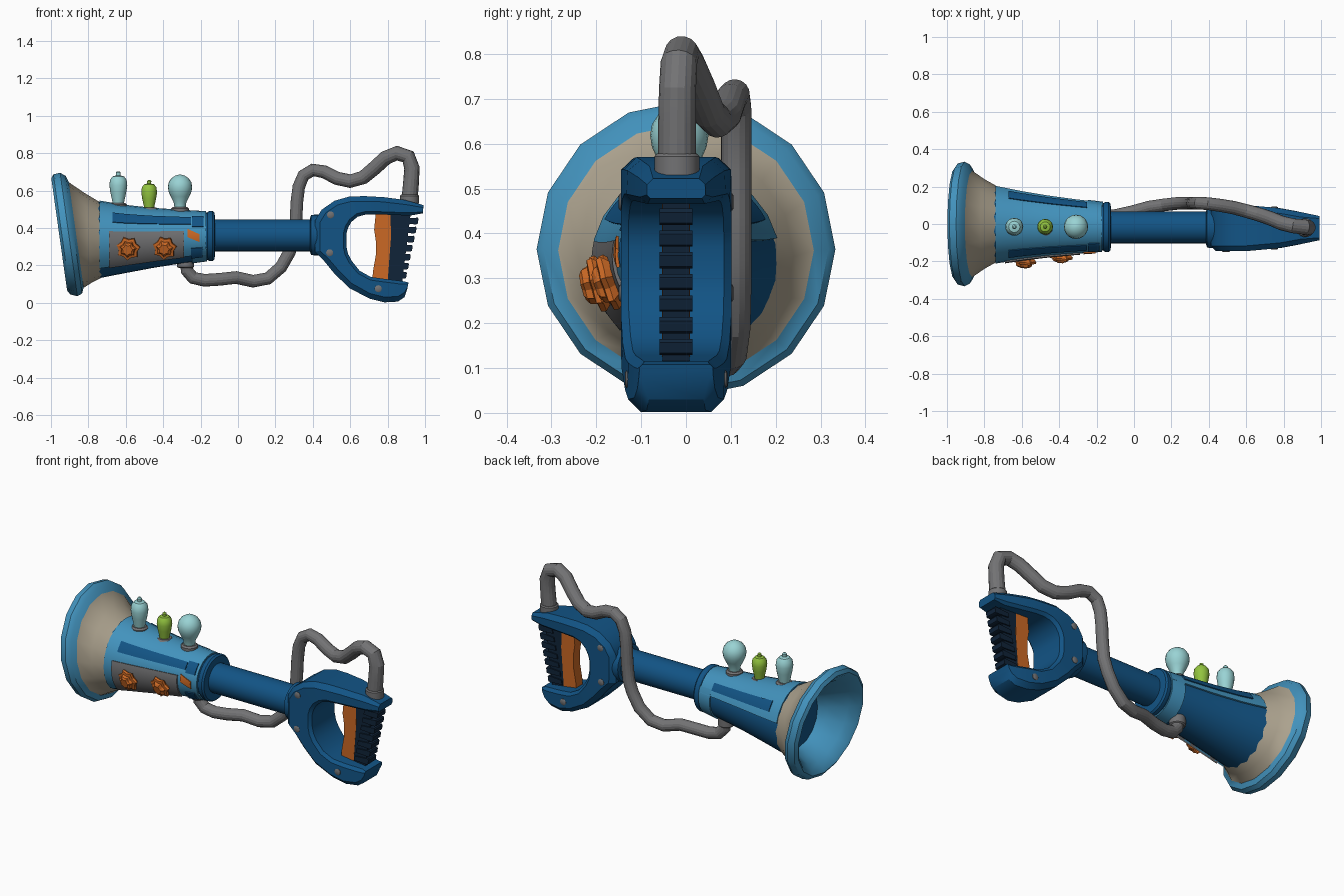
import bpy, bmesh, math
from mathutils import Vector

if "Cube" in bpy.data.objects:
    bpy.data.objects.remove(bpy.data.objects["Cube"])

def material(name, rgb):
    m = bpy.data.materials.new(name)
    m.diffuse_color = (*rgb, 1)
    m.use_nodes = True
    m.node_tree.nodes["Principled BSDF"].inputs["Base Color"].default_value = m.diffuse_color
    return m

DARK = material("dark blue", (0.006, 0.088, 0.235))
LIGHT = material("light blue", (0.055, 0.29, 0.51))
BEIGE = material("beige", (0.41, 0.36, 0.27))
GREY = material("grey", (0.17, 0.17, 0.175))
ORANGE = material("orange", (0.60, 0.14, 0.018))
NAVY = material("navy", (0.005, 0.017, 0.04))
CYAN = material("pale cyan", (0.32, 0.65, 0.66))
GREEN = material("green", (0.29, 0.55, 0.05))

def smooth(ob, angle):
    bpy.ops.object.select_all(action='DESELECT')
    ob.select_set(True)
    bpy.context.view_layer.objects.active = ob
    bpy.ops.object.shade_smooth_by_angle(angle=math.radians(angle))

def loft(name, rings, mats, angle=35, spans=None):
    """Skin a list of equal-sized point rings, with capped ends."""
    bm = bmesh.new()
    vs = [[bm.verts.new(p) for p in r] for r in rings]
    n = len(vs[0])
    for i in range(len(vs) - 1):
        for j in range(n):
            k = (j + 1) % n
            f = bm.faces.new((vs[i][j], vs[i][k], vs[i + 1][k], vs[i + 1][j]))
            f.material_index = spans[i] if spans else 0
    bm.faces.new(vs[0][::-1]).material_index = spans[0] if spans else 0
    bm.faces.new(vs[-1]).material_index = spans[-1] if spans else 0
    bmesh.ops.recalc_face_normals(bm, faces=bm.faces)
    me = bpy.data.meshes.new(name)
    bm.to_mesh(me)
    bm.free()
    for m in mats:
        me.materials.append(m)
    ob = bpy.data.objects.new(name, me)
    bpy.context.collection.objects.link(ob)
    smooth(ob, angle)
    return ob

def lathe(name, origin, axis, profile, mat, n=24, notch=1.0, angle=35):
    """Profile of (height, radius) around an axis; notch pulls in every second point."""
    q = Vector((0, 0, 1)).rotation_difference(Vector(axis).normalized())
    rings = []
    for h, r in profile:
        ring = []
        for i in range(n):
            a = 2 * math.pi * i / n
            rr = r * (notch if i % 2 else 1)
            ring.append(Vector(origin) + q @ Vector((rr * math.cos(a), rr * math.sin(a), h)))
        rings.append(ring)
    return loft(name, rings, [mat], angle)

def plate(name, pts, y, half, mat, angle=30):
    """Extrude an x-z outline sideways."""
    return loft(name, [[(x, y + s * half, z) for x, z in pts] for s in (-1, 1)], [mat], angle)

# bell: inside bowl, rolled rim, beige flare (x, centre z, radius, tilt in degrees, colour)
BELL = [(-.55, .345, .11, 0, 0), (-.70, .345, .15, 1, 0), (-.80, .352, .19, 4, 0),
        (-.90, .362, .245, 8, 0), (-.945, .365, .285, 8, 0), (-.956, .365, .302, 8, 0),
        (-.942, .365, .324, 8, 0), (-.905, .365, .333, 8, 0), (-.878, .364, .318, 8, 0),
        (-.865, .362, .285, 8, 1), (-.80, .348, .24, 5, 1), (-.735, .337, .203, 2, 1),
        (-.70, .337, .18, 0, 1)]
rings = []
for x, cz, r, t, _ in BELL:
    t = math.radians(t)
    rings.append([(x - r * math.sin(t) * math.sin(a), r * math.cos(a), cz + r * math.cos(t) * math.sin(a))
                  for a in (2 * math.pi * i / 16 for i in range(16))])
loft("bell", rings, [LIGHT, BEIGE], 40, [b[4] for b in BELL[:-1]])

# tapered barrel
BARREL = [(-.75, .335, .205), (-.6, .337, .178), (-.45, .343, .156), (-.3, .350, .139), (-.14, .356, .124)]

def on_barrel(x, a, off):
    for (x0, z0, r0), (x1, z1, r1) in zip(BARREL, BARREL[1:]):
        if x <= x1 or x1 == BARREL[-1][0]:
            t = (x - x0) / (x1 - x0)
            break
    r = r0 + t * (r1 - r0) + off
    y = -.015 * (x + .75) / .6
    a = math.radians(a)
    return Vector((x, y + r * math.cos(a), z0 + t * (z1 - z0) + r * math.sin(a)))

loft("barrel", [[on_barrel(b[0], 360 * i / 32, 0) for i in range(32)] for b in BARREL], [DARK])

def patch(name, x0, x1, a0, a1, off, mat, skew=0):
    """Curved plate hugging the barrel between two x positions and two angles."""
    rings = []
    for i in range(9):
        x, d = x0 + (x1 - x0) * i / 8, skew * i / 8
        arc = [a0 + d + (a1 - a0) * j / 14 for j in range(15)]
        rings.append([on_barrel(x, a, off) for a in arc] + [on_barrel(x, a, -.01) for a in arc[::-1]])
    return loft(name, rings, [mat])

patch("top_saddle", -.74, -.17, 15, 226, .008, LIGHT)
patch("rear_band", -.245, -.165, -150, 30, .008, LIGHT)
patch("front_stripe", -.67, -.25, 134, 152, .013, DARK)
patch("back_stripe", -.67, -.25, 28, 46, .013, DARK)
patch("control_panel", -.69, -.29, 167, 226, .015, GREY)
patch("upper_band_patch", -.245, -.185, 130, 158, .013, DARK)
patch("lower_band_patch", -.25, -.19, 205, 232, .013, DARK)
patch("orange_band_patch", -.27, -.205, 163, 180, .014, ORANGE, 12)

# control knobs
for i, (x, a, h) in enumerate([(-.585, 194, .045), (-.39, 198, .04)]):
    r = math.radians(a)
    lathe(f"knob_{i}", on_barrel(x, a, .005), (-.12, math.cos(r), math.sin(r)),
          [(0, .05), (.014, .066), (.026, .064), (.03, .046), (h, .042), (h + .008, .03)],
          ORANGE, 14, .78, 20)

# lamps on top of the barrel
SMALL = [(0, .03), (.02, .033), (.06, .042), (.10, .048), (.13, .044), (.148, .03), (.152, .012), (.168, .013), (.175, .006)]
ROUND = [(0, .03), (.03, .034), (.06, .05), (.085, .061), (.11, .065), (.135, .061), (.158, .046), (.172, .025), (.177, .006)]
for name, x, z, prof, k, mat in [("front_lamp", -.64, .528, SMALL, 1, CYAN),
                                 ("middle_lamp", -.475, .503, SMALL, .88, GREEN),
                                 ("rear_lamp", -.31, .508, ROUND, 1, CYAN)]:
    lathe(name, (x, -.015, z), (0, 0, 1), [(h * k, r * k) for h, r in prof], mat, 20)
    lathe(name + "_base", (x, -.015, z - .05), (0, 0, 1), [(0, .047), (.046, .047), (.055, .038)], GREY, 20)

# shaft and its collars
AX = (1, 0, 0)
lathe("shaft", (-.15, -.018, .36), AX, [(0, .085), (.60, .085)], DARK, 32)
lathe("barrel_collar", (-.168, -.016, .357), AX,
      [(0, .118), (.008, .13), (.016, .134), (.032, .134), (.042, .126), (.045, .10)], DARK, 32)
lathe("handle_collar", (.385, -.02, .362), AX, [(0, .09), (.006, .106), (.025, .109), (.06, .109)], DARK, 32)

# D-shaped handle: paired outer and inner outline points, chamfered section
CY = -.022
PAIRS = [(.992, .522, .988, .478), (.89, .55, .92, .466), (.783, .564, .73, .473), (.68, .57, .68, .471),
         (.596, .568, .64, .46), (.516, .545, .607, .433), (.447, .497, .588, .40), (.412, .44, .58, .37),
         (.412, .273, .58, .30), (.463, .22, .588, .262), (.516, .155, .607, .225), (.596, .078, .65, .171),
         (.703, .022, .71, .138), (.783, .002, .78, .128), (.855, .006, .86, .118), (.89, .03, .89, .114),
         (.905, .075, .912, .108)]

def half_width(x):
    if x < .6:
        return .123
    return .123 - .018 * (x - .6) / .2 if x < .8 else .105 - .04 * (x - .8) / .19

rings = []
for ox, oz, ix, iz in PAIRS:
    o, i = Vector((ox, 0, oz)), Vector((ix, 0, iz))
    c = min(.028, (i - o).length * .3)
    d = (i - o).normalized() * c
    ring = []
    for p, inset in ((o, c), (o + d, 0), (i - d * .6, 0), (i, c * .6)):
        ring.append(p + Vector((0, CY - half_width(p.x) + inset, 0)))
    ring += [Vector((p.x, 2 * CY - p.y, p.z)) for p in ring[::-1]]
    rings.append(ring)
loft("handle_frame", rings, [DARK], 32)

# screws on both sides of the handle
for i, (x, z) in enumerate([(.495, .47), (.49, .267), (.75, .075)]):
    for s in (-1, 1):
        lathe(f"screw_{i}_{'front' if s < 0 else 'back'}", (x, CY + s * (half_width(x) - .02), z), (0, s, 0),
              [(0, .019), (.022, .019), (.025, .014)], GREY, 16)

# grip with ribs, and the trigger
plate("grip", [(.81, .49), (.925, .49), (.875, .09), (.79, .09)], CY, .03, NAVY)
for i in range(7):
    t = i / 6
    x, z = .965 - .062 * t, .437 - .29 * t
    plate(f"grip_rib_{i}", [(x - .09, z + .012), (x - .004, z + .018), (x, z + .01),
                            (x - .004, z - .014), (x - .012, z - .018), (x - .095, z - .014)], CY, .037, NAVY)
plate("trigger", [(.737, .485), (.815, .485), (.818, .35), (.808, .22), (.80, .11), (.717, .11),
                  (.722, .17), (.738, .26), (.737, .33), (.728, .39)], CY, .031, ORANGE)

# flexible hose from the handle top round the back to the barrel underside
HOSE = [(.917, -.02, .55), (.925, -.02, .64), (.93, -.019, .72), (.91, -.016, .78), (.85, -.01, .80),
        (.79, .005, .775), (.73, .03, .72), (.67, .05, .67), (.60, .07, .65), (.53, .088, .665),
        (.46, .10, .70), (.40, .108, .71), (.35, .112, .68), (.325, .112, .62), (.315, .112, .54),
        (.31, .112, .44), (.30, .112, .34), (.275, .112, .27), (.23, .11, .19), (.16, .102, .13),
        (.08, .09, .115), (-.01, .065, .135), (-.10, .045, .125), (-.18, .035, .12), (-.24, .03, .133),
        (-.272, .025, .17), (-.28, .02, .24)]
cu = bpy.data.curves.new("hose", 'CURVE')
cu.dimensions = '3D'
cu.bevel_depth = 1
cu.bevel_resolution = 6
cu.use_fill_caps = True
sp = cu.splines.new('POLY')
sp.points.add(len(HOSE) - 1)
for i, (pt, p) in enumerate(zip(sp.points, HOSE)):
    pt.co = (*p, 1)
    pt.radius = max(.034, .043 - .0008 * i)
cu.materials.append(GREY)
hose = bpy.data.objects.new("hose", cu)
bpy.context.collection.objects.link(hose)
bpy.ops.object.select_all(action='DESELECT')
hose.select_set(True)
bpy.context.view_layer.objects.active = hose
bpy.ops.object.convert(target='MESH')
smooth(bpy.context.view_layer.objects.active, 20)
lathe("hose_top_collar", (.917, -.02, .53), (0, 0, 1), [(0, .05), (.042, .05), (.048, .044)], GREY)
lathe("hose_bottom_collar", (-.28, .02, .25), (0, 0, -1), [(0, .045), (.058, .045), (.064, .038)], GREY)
